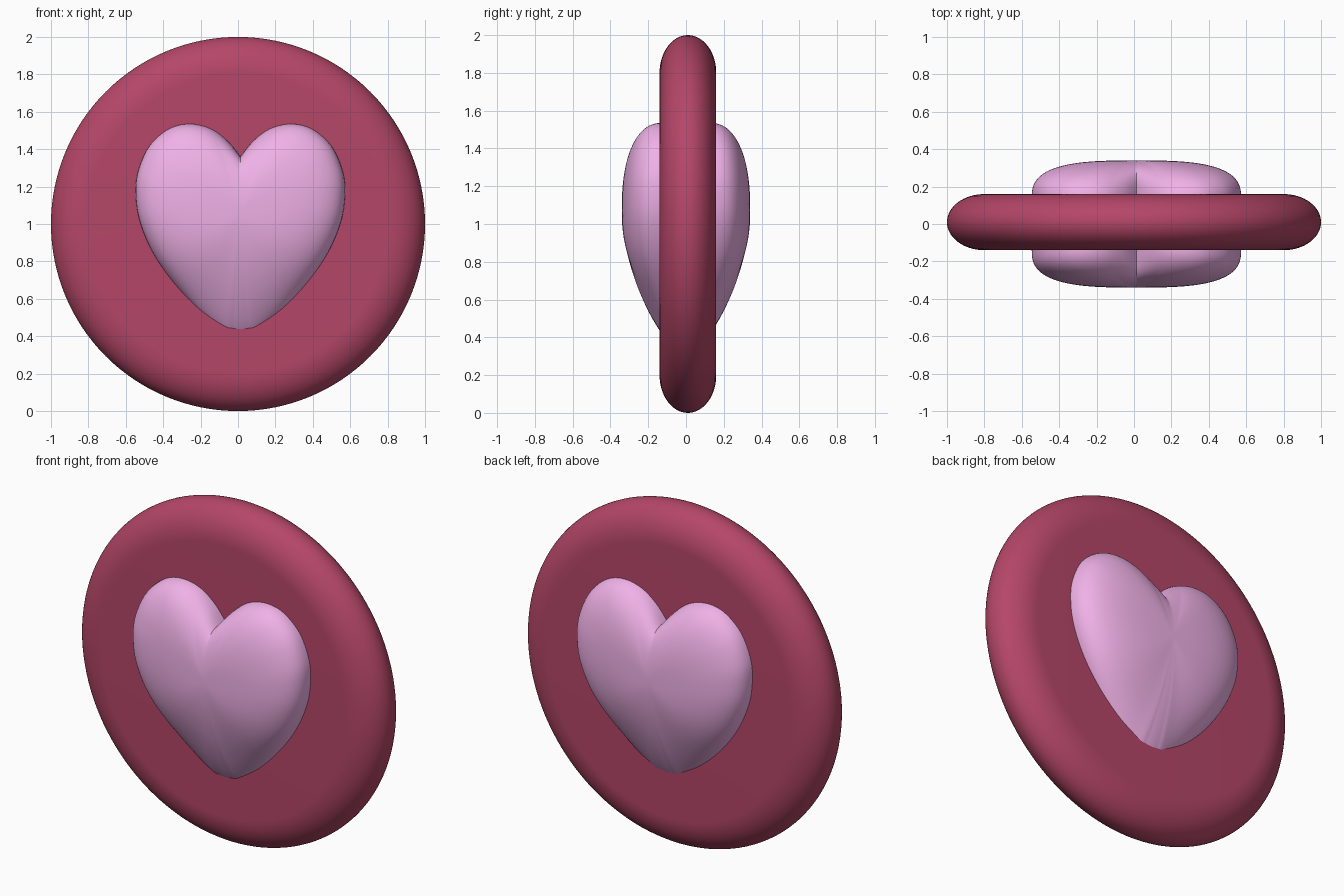
import bpy, bmesh, math
from mathutils import Vector

if "Cube" in bpy.data.objects:
    bpy.data.objects.remove(bpy.data.objects["Cube"])


def finish(bm, name, color, angle):
    bmesh.ops.recalc_face_normals(bm, faces=bm.faces[:])
    me = bpy.data.meshes.new(name)
    bm.to_mesh(me)
    bm.free()
    ob = bpy.data.objects.new(name, me)
    bpy.context.collection.objects.link(ob)
    mat = bpy.data.materials.new(name + "_color")
    mat.diffuse_color = color
    mat.use_nodes = True
    mat.node_tree.nodes["Principled BSDF"].inputs["Base Color"].default_value = mat.diffuse_color
    me.materials.append(mat)
    bpy.ops.object.select_all(action='DESELECT')
    ob.select_set(True)
    bpy.context.view_layer.objects.active = ob
    bpy.ops.object.shade_smooth_by_angle(angle=math.radians(angle))
    return ob


def loft(bm, rings):
    """Join a list of closed point rings and cap both ends."""
    loops = [[bm.verts.new(p) for p in ring] for ring in rings]
    n = len(loops[0])
    for a, b in zip(loops, loops[1:]):
        for i in range(n):
            j = (i + 1) % n
            bm.faces.new((a[i], a[j], b[j], b[i]))
    bm.faces.new(loops[0])
    bm.faces.new(loops[-1])


def smooth_path(pts, first, last, steps):
    """Catmull-Rom curve through pts, with phantom end points."""
    p = [Vector(q) for q in [first] + pts + [last]]
    out = []
    for a, b, c, d in zip(p, p[1:], p[2:], p[3:]):
        for k in range(steps):
            t = k / steps
            out.append(0.5 * (2 * b + (c - a) * t + (2 * a - 5 * b + 4 * c - d) * t ** 2
                              + (3 * b - a - 3 * c + d) * t ** 3))
    return out + [p[-2]]


# Disc with an elliptical rounded rim, standing upright
disc_profile = []
for k in range(33):
    a = -math.pi / 2 + math.pi * k / 32
    disc_profile.append((0.80 + 0.20 * math.cos(a), 0.01 + 0.15 * math.sin(a)))
bm = bmesh.new()
loft(bm, [[(r * math.cos(2 * math.pi * i / 128), y, 1 + r * math.sin(2 * math.pi * i / 128))
           for i in range(128)] for r, y in disc_profile])
finish(bm, "disc", (0.46, 0.062, 0.14, 1), 30)

# Heart outline: right half from the cleft to the tip, then mirrored
half = [(0, 1.36), (0.07, 1.445), (0.16, 1.51), (0.27, 1.535), (0.38, 1.51), (0.485, 1.42),
        (0.545, 1.29), (0.56, 1.17), (0.54, 1.02), (0.47, 0.85), (0.36, 0.69),
        (0.22, 0.54), (0.09, 0.445), (0.04, 0.43), (0, 0.425)]
right = smooth_path(half, (-0.06, 1.27), (-0.04, 0.43), 5)
outline = right + [Vector((-p.x, p.y)) for p in right[-2:0:-1]]
CX, CZ = 0.013, 1.07


def heart_ring(s, side):
    """Outline shrunk to s, lifted along a pillow-shaped bulge."""
    ring = []
    for p in outline:
        x, z = p.x, p.y
        if z > 1.3 and abs(x) < 0.27:      # let the cleft fade towards the middle
            z += max(0, 1.50 - z) * (1 - s * s)
        up = (p.y - CZ) / math.hypot(p.x, p.y - CZ)
        t = up * up
        pe, qe = (2.0, 2.0) if up > 0 else (1.8, 1.1)
        pw, q = 3 + (pe - 3) * t, 3 + (qe - 3) * t
        y = 0.13 + 0.21 * max(0, 1 - s ** pw) ** (1 / q)
        ring.append((CX + s * x, side * y, CZ + s * (z - CZ)))
    return ring


# Puffy heart passing through the disc, bulging on both faces
N = 32
sizes = [math.sin(math.pi / 2 * k / N) for k in range(1, N + 1)]
bm = bmesh.new()
loft(bm, [heart_ring(s, -1) for s in sizes] + [heart_ring(s, 1) for s in reversed(sizes)])
finish(bm, "heart", (0.87, 0.44, 0.80, 1), 50)
